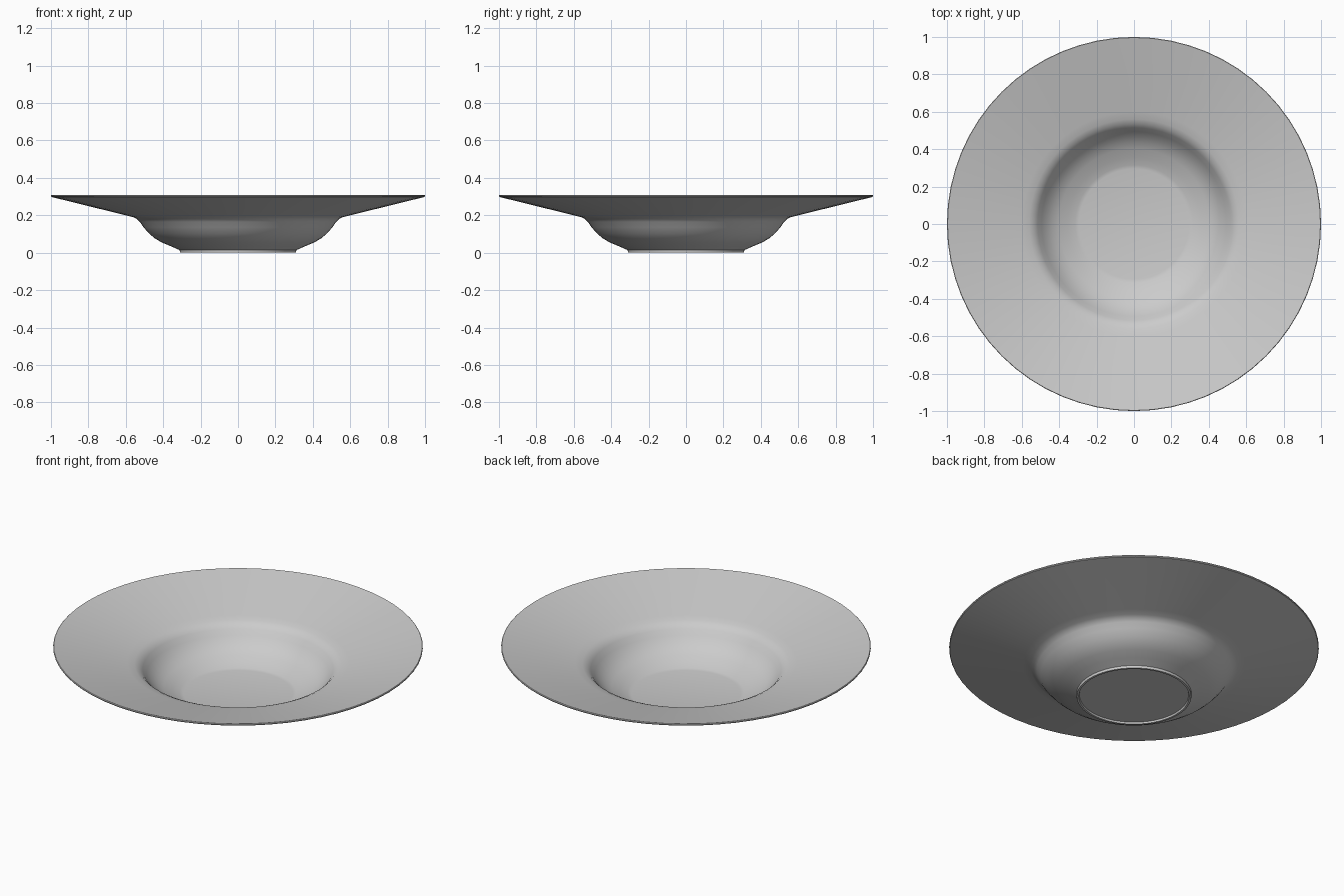
import bpy
import bmesh
import math

cube = bpy.data.objects.get("Cube")
if cube:
    bpy.data.objects.remove(cube, do_unlink=True)

SEGMENTS = 64

# Glazed ceramic
ceramic = bpy.data.materials.new("light grey ceramic")
ceramic.use_nodes = True
colour = (0.6, 0.6, 0.6, 1.0)
ceramic.diffuse_color = colour
ceramic.node_tree.nodes["Principled BSDF"].inputs["Base Color"].default_value = colour


def lathe(name, profile, material):
    """Spin a radius/height profile around z; ends at radius 0 become caps."""
    bm = bmesh.new()
    verts = [bm.verts.new((r, 0, z)) for r, z in profile]
    edges = [bm.edges.new(pair) for pair in zip(verts, verts[1:])]
    bmesh.ops.spin(bm, geom=verts + edges, cent=(0, 0, 0), axis=(0, 0, 1),
                   angle=math.tau, steps=SEGMENTS, use_duplicate=False)
    bmesh.ops.remove_doubles(bm, verts=bm.verts, dist=0.0005)
    bmesh.ops.recalc_face_normals(bm, faces=bm.faces)
    mesh = bpy.data.meshes.new(name)
    bm.to_mesh(mesh)
    bm.free()
    mesh.materials.append(material)
    obj = bpy.data.objects.new(name, mesh)
    bpy.context.collection.objects.link(obj)
    bpy.ops.object.select_all(action="DESELECT")
    obj.select_set(True)
    bpy.context.view_layer.objects.active = obj
    bpy.ops.object.shade_smooth_by_angle(angle=math.radians(35))
    return obj


# Recessed base and foot ring
foot = [(0, 0.01), (0.295, 0.01), (0.298, 0), (0.31, 0), (0.312, 0.014)]
# Outside of the bowl, flaring into the wide rim
outside = [(0.36, 0.035), (0.41, 0.056), (0.445, 0.077), (0.475, 0.102),
           (0.505, 0.136), (0.525, 0.165), (0.54, 0.18), (0.56, 0.19), (0.6, 0.2)]
# Thin rim edge
edge = [(0.997, 0.298), (1, 0.302), (1, 0.306), (0.997, 0.309)]
# Inside of the bowl, from the rim down to the flat floor
inside = [(0.6, 0.213), (0.56, 0.203), (0.535, 0.191), (0.515, 0.172),
          (0.494, 0.142), (0.465, 0.111), (0.437, 0.088), (0.403, 0.068),
          (0.355, 0.048), (0.315, 0.03), (0.295, 0.026), (0, 0.026)]

lathe("soup_plate", foot + outside + edge + inside, ceramic)
